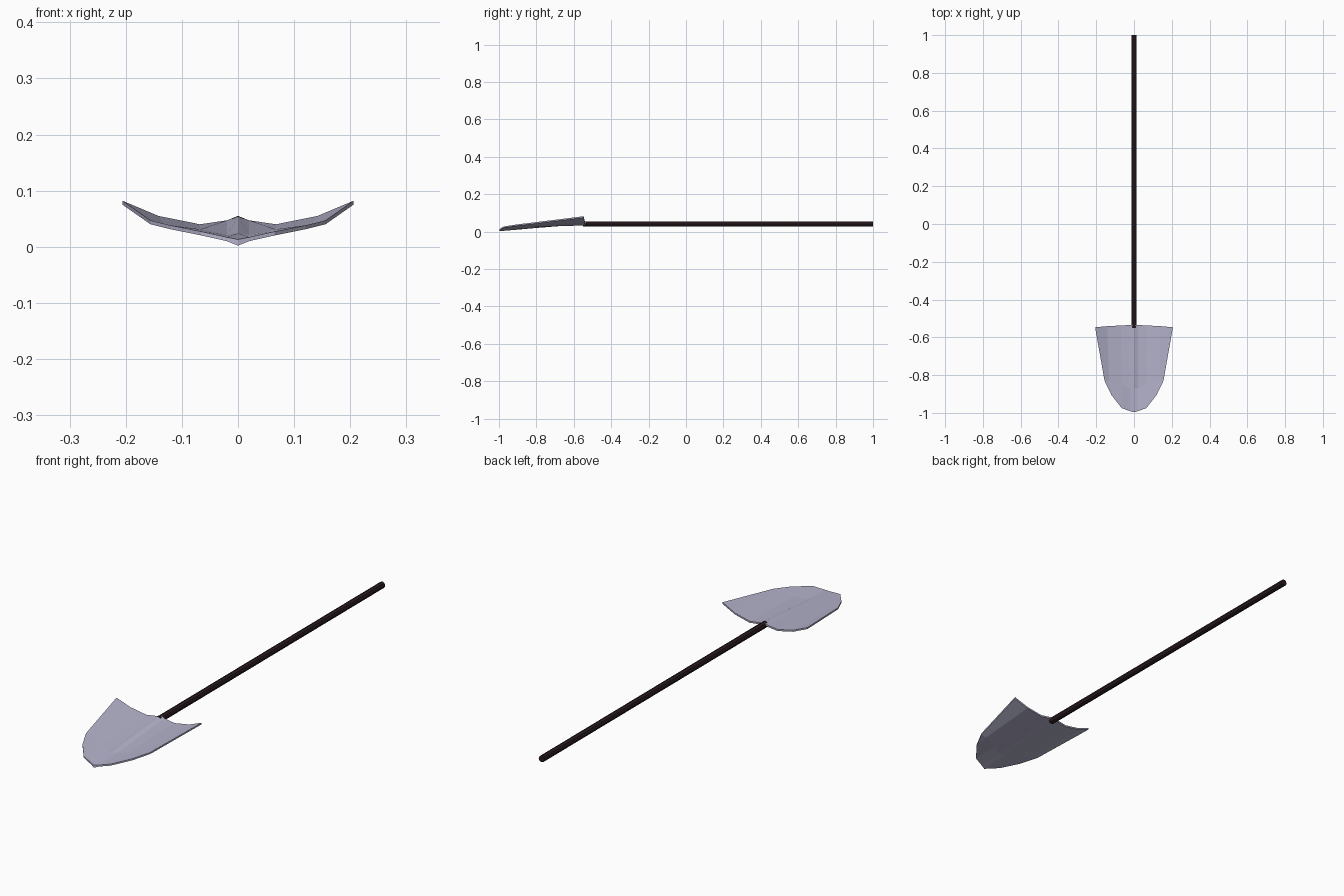
import bpy, bmesh, math
from mathutils import Matrix

if "Cube" in bpy.data.objects:
    bpy.data.objects.remove(bpy.data.objects["Cube"])


def material(name, rgb):
    m = bpy.data.materials.new(name)
    m.diffuse_color = (*rgb, 1)
    m.use_nodes = True
    m.node_tree.nodes["Principled BSDF"].inputs["Base Color"].default_value = m.diffuse_color
    return m


def add_object(name, bm, mat):
    bmesh.ops.recalc_face_normals(bm, faces=bm.faces)
    me = bpy.data.meshes.new(name)
    bm.to_mesh(me)
    bm.free()
    me.materials.append(mat)
    ob = bpy.data.objects.new(name, me)
    bpy.context.collection.objects.link(ob)
    return ob


steel = material("pale steel", (0.46, 0.45, 0.60))
dark_wood = material("dark wood", (0.024, 0.012, 0.015))

# Blade: columns from the centre ridge outwards, each with back, middle and
# front points on the upper surface
columns = [
    [(0, -0.535, 0.055), (0, -0.87, 0.024), (0, -0.997, 0.013)],
    [(0.02, -0.535, 0.047), (0.02, -0.87, 0.021), (0.02, -0.991, 0.017)],
    [(0.068, -0.537, 0.040), (0.067, -0.85, 0.031), (0.065, -0.975, 0.027)],
    [(0.142, -0.541, 0.055), (0.132, -0.83, 0.041), (0.12, -0.905, 0.038)],
    [(0.206, -0.547, 0.082), (0.156, -0.83, 0.047)],
]
bm = bmesh.new()
for side in (1, -1):
    for drop in (0, 1):
        grid = [[bm.verts.new((side * x, y, z - drop * (0.011 if x == 0 else 0.007)))
                 for x, y, z in col] for col in columns]
        for a, b in zip(grid, grid[1:]):
            for r in range(2):
                face = [a[r], a[r + 1]] + b[r:r + 2][::-1]
                bm.faces.new(face)
        if drop == 0:
            upper = grid
    # rim joining upper and lower sheets
    def rim(g):
        return [c[0] for c in g] + [g[4][1]] + [c[2] for c in g[3::-1]]
    up, low = rim(upper), rim(grid)
    for i in range(len(up) - 1):
        bm.faces.new((up[i], up[i + 1], low[i + 1], low[i]))
bmesh.ops.remove_doubles(bm, verts=bm.verts, dist=0.0002)
add_object("blade", bm, steel)

# Handle: eight-sided pole with an edge on top
bm = bmesh.new()
bmesh.ops.create_cone(bm, cap_ends=True, segments=8, radius1=0.014, radius2=0.014,
                      depth=1.55,
                      matrix=Matrix.Translation((0, 0.225, 0.041))
                      @ Matrix.Rotation(math.pi / 2, 4, 'X'))
add_object("handle", bm, dark_wood)
